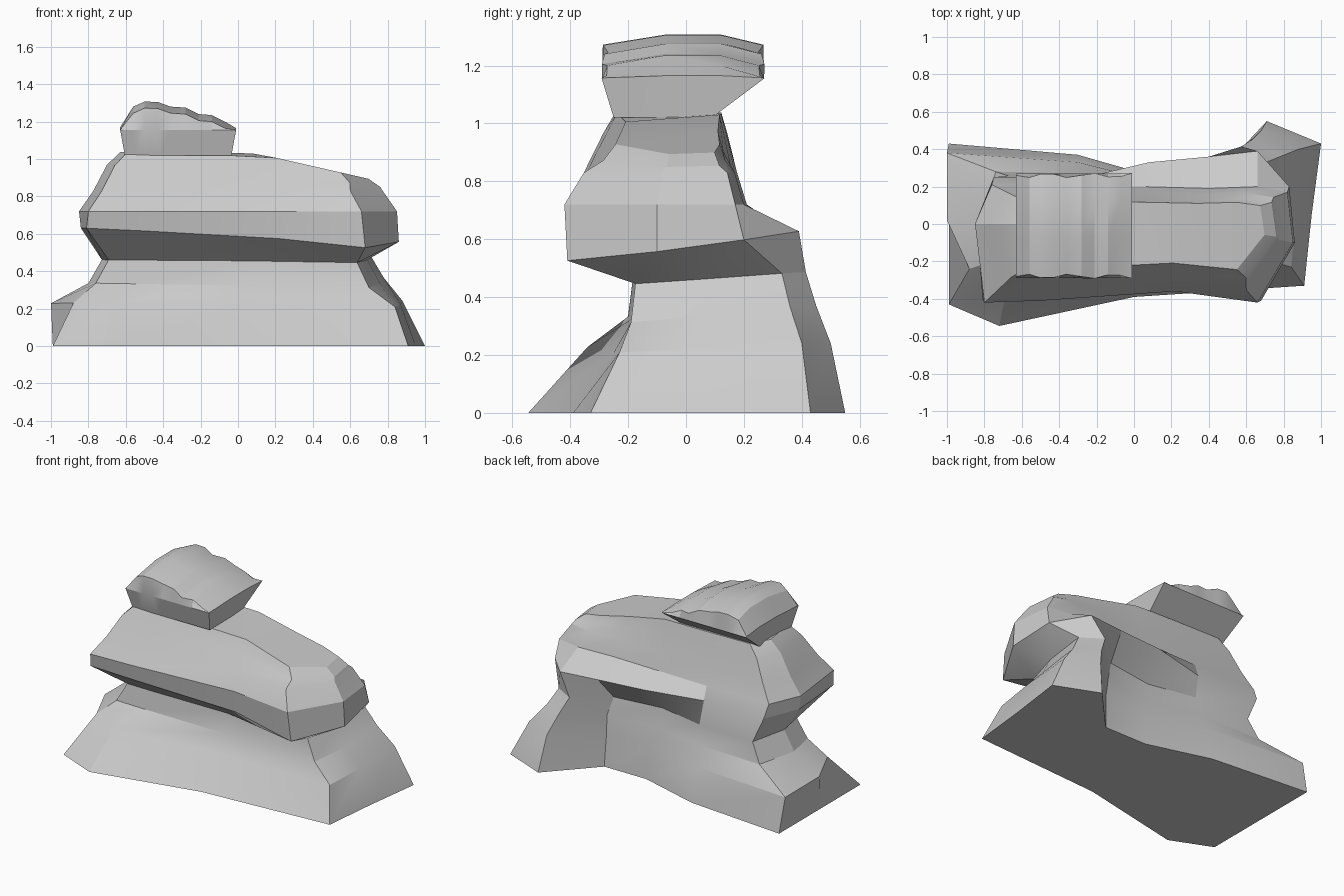
import bpy, bmesh, math

if "Cube" in bpy.data.objects:
    bpy.data.objects.remove(bpy.data.objects["Cube"])


def finish(name, bm):
    bmesh.ops.triangulate(bm, faces=[f for f in bm.faces if len(f.verts) > 4])
    bmesh.ops.recalc_face_normals(bm, faces=bm.faces)
    me = bpy.data.meshes.new(name)
    bm.to_mesh(me)
    bm.free()
    ob = bpy.data.objects.new(name, me)
    bpy.context.collection.objects.link(ob)
    bpy.ops.object.select_all(action='DESELECT')
    ob.select_set(True)
    bpy.context.view_layer.objects.active = ob
    bpy.ops.object.shade_smooth_by_angle(angle=math.radians(20))
    return ob


def loft(name, rings, caps=True):
    bm = bmesh.new()
    rows = [[bm.verts.new(p) for p in r] for r in rings]
    n = len(rows[0])
    for a, b in zip(rows, rows[1:]):
        for i in range(n):
            j = (i + 1) % n
            bm.faces.new((a[i], a[j], b[j], b[i]))
    if caps:
        bm.faces.new(rows[0][::-1])
        bm.faces.new(rows[-1])
    return finish(name, bm)


def ring(outline, zl, zm, zr, tilt=0, sx=1, sy=1, cx=0):
    """Lift an outline to heights given at its left, middle and right."""
    pts = []
    for x, y in outline:
        x, y = cx + x * sx, y * sy
        t = min(max((x + 0.75) / 0.85, 0), 1)
        u = min(max((x - 0.1) / 0.55, 0), 1.3)
        z = zl + (zm - zl) * t + (zr - zm) * u
        z += tilt * (x + 0.85) / 1.7 * (y + 0.4)
        pts.append((x, y, z))
    return pts


# Outlines run along the front, round the right end, back along the rear
foot = [(-.99, -.43), (-.72, -.545), (0, -.39), (.91, -.33), (.95, .05), (1, .43),
        (.71, .55), (.43, .25), (.12, .25), (-.3, .37), (-.99, .43), (-.99, 0)]
flare = [(-.88, -.24), (-.68, -.34), (0, -.25), (.84, -.23), (.87, .05), (.88, .4),
         (.68, .5), (.42, .24), (.1, .23), (-.3, .33), (-1, .38), (-1, .02)]
shoulder = [(-.76, -.2), (-.55, -.2), (.05, -.19), (.7, -.19), (.76, .05), (.78, .36),
            (.63, .45), (.41, .25), (.05, .2), (-.3, .27), (-.74, .28), (-.8, 0)]
under = [(-.81, -.4), (-.5, -.39), (.22, -.34), (.68, -.41), (.86, -.1), (.83, .2),
         (.66, .39), (.4, .36), (.08, .33), (-.3, .24), (-.75, .25), (-.84, 0)]
belt = [(-.8, -.42), (-.5, -.41), (.22, -.36), (.66, -.42), (.85, -.1), (.82, .17),
        (.66, .2), (.4, .19), (.05, .2), (-.3, .21), (-.76, .21), (-.85, 0)]

# Flared foot of the rock, up to its narrow neck
neck = ring(shoulder, .46, .445, .43, .08, sx=.91, sy=.92)
base = [ring(foot, 0, 0, 0), ring(flare, .23, .2, .2, .05),
        ring(shoulder, .335, .31, .295, .1)]

# Bulging layer and the sloping slab above it
upper = [
    ring(under, .63, .58, .53, .14),
    ring(belt, .72, .72, .72),
    ring(belt, .83, .83, .83, sx=.91, sy=.84),
    ring(belt, .97, .94, .865, sx=.86, sy=.68, cx=.03),
    ring(belt, 1.04, 1.03, .905, sx=.78, sy=.58, cx=.035),
]
loft("layered_rock", base + [neck] + upper)

# Cap stone: cross-sections along x under a bumpy top profile
profile = [(-.63, 1.17), (-.56, 1.28), (-.50, 1.307), (-.43, 1.305), (-.36, 1.28),
           (-.28, 1.275), (-.21, 1.24), (-.14, 1.235), (-.07, 1.20), (-.01, 1.165)]
sections = []
for i, (x, t) in enumerate(profile):
    foot_x = -.32 + (x + .32) * .92
    edge = max(t - .035, 1.157)
    wave = .012 * math.sin(i * 1.9)
    sections.append([
        (foot_x, -.25, 1.02), (x, -.29, 1.155), (x, -.27 + wave - .01, edge),
        (x, -.07, t), (x, .12, t), (x, .26 - wave, edge),
        (x, .27, 1.155), (foot_x, .09, 1.02)])
loft("cap_stone", sections)
